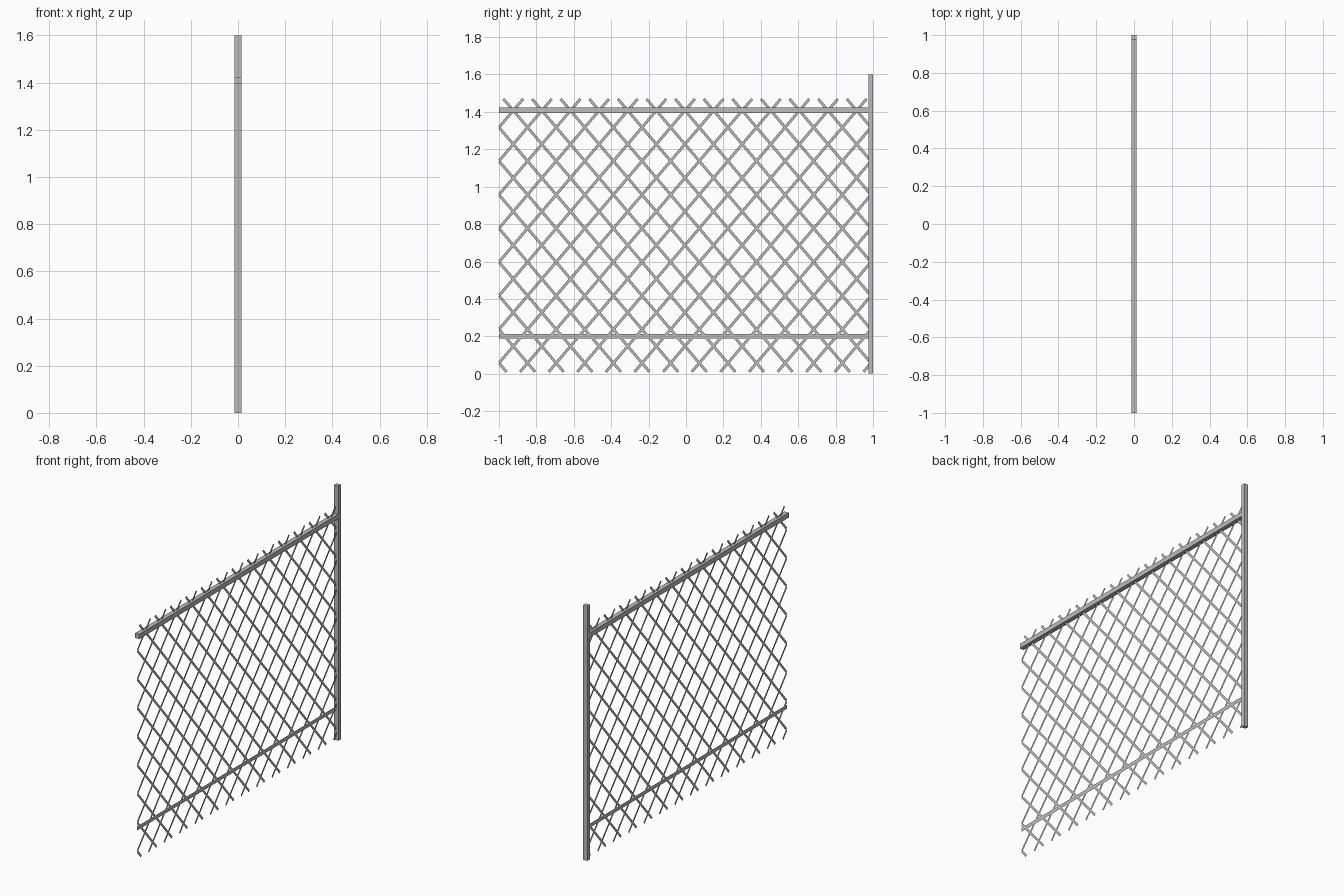
import bpy
import bmesh
from mathutils import Vector

if "Cube" in bpy.data.objects:
    bpy.data.objects.remove(bpy.data.objects["Cube"])

GREY = (0.5, 0.5, 0.5, 1)
metal = bpy.data.materials.new("galvanised_grey")
metal.use_nodes = True
metal.diffuse_color = GREY
metal.node_tree.nodes["Principled BSDF"].inputs["Base Color"].default_value = GREY


def box(name, lo, hi):
    """Box between two corners."""
    lo, hi = Vector(lo), Vector(hi)
    bpy.ops.mesh.primitive_cube_add(size=1, location=(lo + hi) / 2)
    ob = bpy.context.object
    ob.name = name
    ob.scale = hi - lo
    ob.data.materials.append(metal)


def strips(name, lines, width):
    """Flat strips facing sideways, one along each line."""
    bm = bmesh.new()
    for a, b in lines:
        a, b = Vector(a), Vector(b)
        off = Vector((1, 0, 0)).cross((b - a).normalized()) * width / 2
        bm.faces.new([bm.verts.new(p) for p in (a - off, b - off, b + off, a + off)])
    mesh = bpy.data.meshes.new(name)
    bm.to_mesh(mesh)
    bm.free()
    mesh.materials.append(metal)
    bpy.context.collection.objects.link(bpy.data.objects.new(name, mesh))


# Post and rails
W = 0.0145
box("post", (-W, 0.975, 0), (W, 1, 1.6))
box("top_rail", (-W, -1, 1.393), (W, 0.975, 1.423))
strips("bottom_rail", [((0, -1, 0.2), (0, 0.98, 0.2))], 0.025)

# Diamond mesh: two layers of flat diagonal wires clipped to the panel
PITCH_Y, PITCH_Z = 0.153, 0.18
SLOPE = PITCH_Z / PITCH_Y
Y0, Y1, Z0, Z1 = -0.998, 0.985, 0.01, 1.469
for side, label in ((1, "rising"), (-1, "falling")):
    lines = []
    for k in range(-20, 30):
        # Height where the wire crosses the free edge
        base = 0.057 + PITCH_Z * k
        cuts = sorted(-1 + side * (z - base) / SLOPE for z in (Z0, Z1))
        ya, yb = max(Y0, cuts[0]), min(Y1, cuts[1])
        if yb - ya > 0.01:
            lines.append([(side * 0.0005, y, base + side * SLOPE * (y + 1))
                          for y in (ya, yb)])
    strips(label + "_wires", lines, 0.0145)
